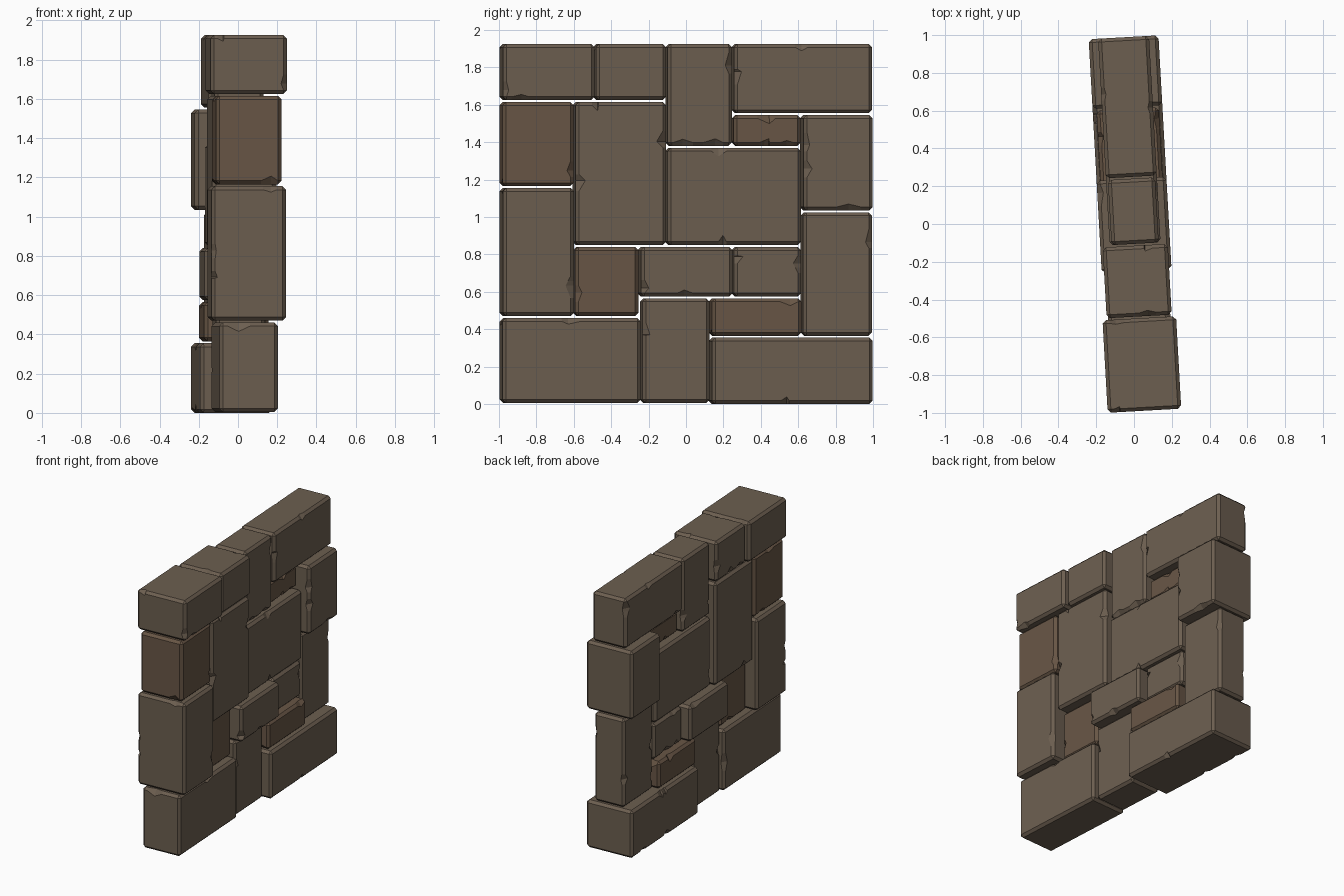
import bpy, bmesh, random
from mathutils import Vector

if "Cube" in bpy.data.objects:
    bpy.data.objects.remove(bpy.data.objects["Cube"])

random.seed(7)
BEVEL = 0.018
TILT = 0.056  # the whole wall is turned slightly about z


def material(name, colour):
    m = bpy.data.materials.new(name)
    m.diffuse_color = colour
    m.use_nodes = True
    m.node_tree.nodes["Principled BSDF"].inputs["Base Color"].default_value = m.diffuse_color
    return m


grey_brown = material("grey_brown_stone", (0.150, 0.113, 0.080, 1))
red_brown = material("red_brown_stone", (0.138, 0.092, 0.060, 1))


def chip(bm, h):
    """Notch one chamfered edge of a block with half sizes h."""
    a = random.choices((0, 1, 2), weights=[h[0] * 0.6, h[1], h[2]])[0]
    b, c = [i for i in range(3) if i != a]
    sb, sc = random.choice((-1, 1)), random.choice((-1, 1))
    t = random.uniform(-0.75, 0.75) * h[a]
    w = random.uniform(0.03, 0.07)
    normal = Vector((0, 0, 0))
    normal[a] = 1
    for pos in (t - w, t, t + random.uniform(0.03, 0.07)):
        if abs(pos) < h[a] - BEVEL - 0.004:
            bmesh.ops.bisect_plane(bm, geom=bm.verts[:] + bm.edges[:] + bm.faces[:],
                                   plane_co=normal * pos, plane_no=normal)
    # slide the edge's vertices inward within their own faces
    depth = (random.uniform(0.01, 0.035), random.uniform(0.005, 0.02))
    for v in bm.verts:
        if abs(v.co[a] - t) > 1e-4:
            continue
        for (p, sp), (q, sq), d in (((b, sb), (c, sc), depth[0]),
                                    ((c, sc), (b, sb), depth[1])):
            on_face = abs(v.co[p] - sp * h[p]) < 1e-4
            if on_face and v.co[q] * sq > h[q] - BEVEL - 1e-3:
                v.co[q] -= sq * d
                break


def stone(name, y0, y1, z0, z1, thick, mat):
    size = Vector((thick, y1 - y0, z1 - z0))
    bm = bmesh.new()
    bmesh.ops.create_cube(bm, size=1)
    bmesh.ops.scale(bm, vec=size, verts=bm.verts[:])
    bmesh.ops.bevel(bm, geom=bm.edges[:], offset=BEVEL, segments=1,
                    profile=0.5, affect='EDGES')
    for _ in range(random.randint(3, 5)):
        chip(bm, size / 2)
    bmesh.ops.translate(bm, vec=(0, (y0 + y1) / 2, (z0 + z1) / 2), verts=bm.verts[:])
    bmesh.ops.recalc_face_normals(bm, faces=bm.faces[:])
    mesh = bpy.data.meshes.new(name)
    bm.to_mesh(mesh)
    bm.free()
    mesh.materials.append(mat)
    ob = bpy.data.objects.new(name, mesh)
    ob.rotation_euler.z = TILT
    bpy.context.collection.objects.link(ob)


# y0, y1, z0, z1, thickness, reddish
STONES = [
    # top course
    (-0.99, -0.50, 1.625, 1.925, 0.39, 0), (-0.49, -0.115, 1.625, 1.925, 0.345, 0),
    (-0.105, 0.24, 1.38, 1.925, 0.25, 0), (0.25, 0.99, 1.555, 1.925, 0.27, 0),
    # upper middle
    (-0.99, -0.61, 1.165, 1.615, 0.335, 1), (-0.60, -0.115, 0.85, 1.615, 0.33, 0),
    (0.25, 0.61, 1.38, 1.545, 0.18, 1), (0.62, 0.99, 1.035, 1.545, 0.37, 0),
    (-0.105, 0.61, 0.85, 1.37, 0.27, 0),
    # lower middle
    (-0.99, -0.61, 0.47, 1.155, 0.38, 0), (-0.60, -0.26, 0.47, 0.84, 0.22, 1),
    (-0.25, 0.24, 0.575, 0.84, 0.37, 0), (0.25, 0.61, 0.575, 0.84, 0.25, 0),
    (0.62, 0.99, 0.365, 1.025, 0.24, 0),
    # bottom course
    (-0.99, -0.25, 0.005, 0.46, 0.30, 0), (-0.24, 0.12, 0.005, 0.565, 0.25, 0),
    (0.13, 0.61, 0.365, 0.565, 0.33, 1), (0.13, 0.99, 0.0, 0.355, 0.37, 0),
]
for i, (y0, y1, z0, z1, thick, red) in enumerate(STONES):
    stone(f"wall_stone_{i + 1}", y0, y1, z0, z1, thick, red_brown if red else grey_brown)
